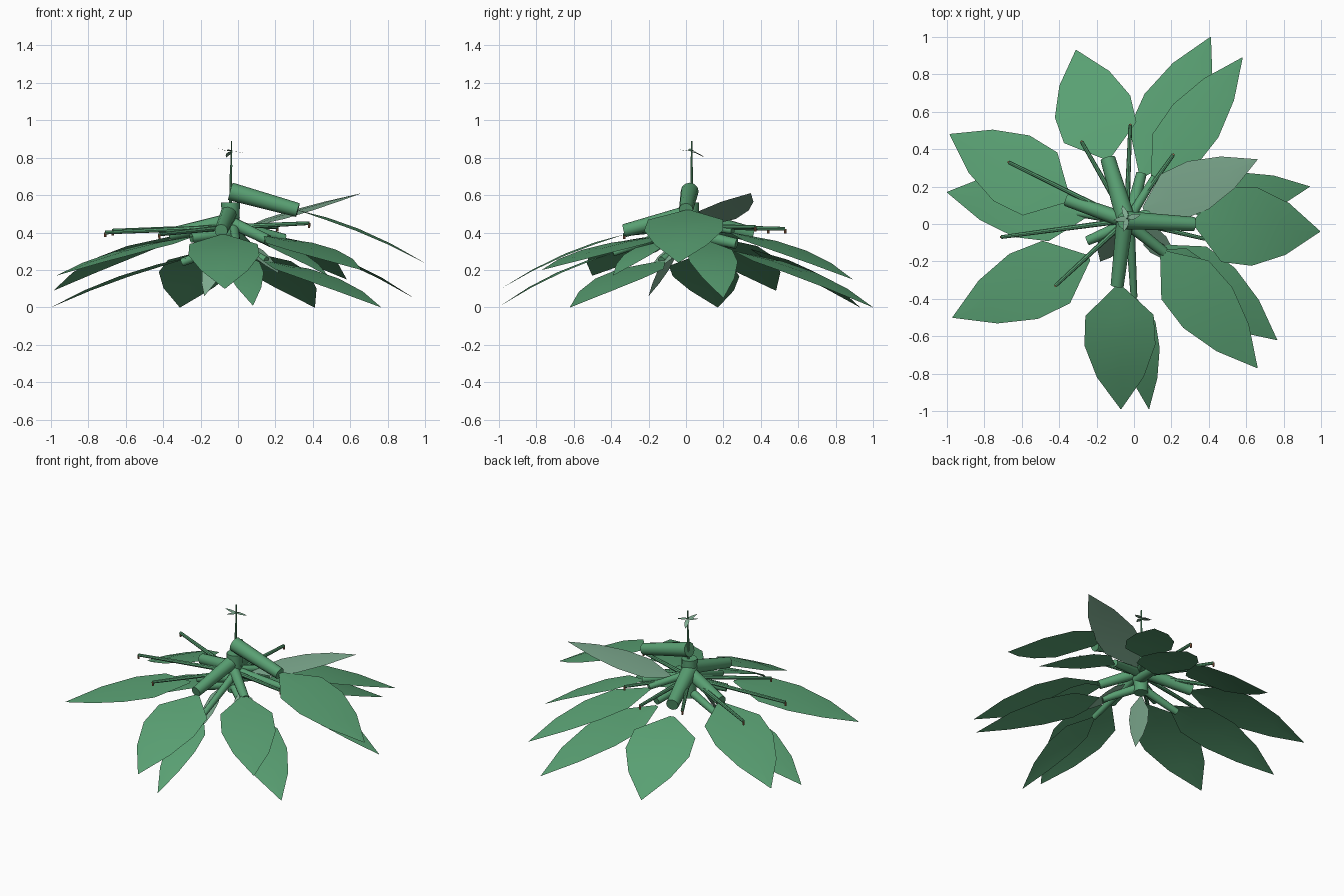
import bpy, bmesh, math
from mathutils import Vector


def material(name, rgb):
    m = bpy.data.materials.new(name)
    m.diffuse_color = (*rgb, 1)
    return m


GREEN = material("leaf green", (0.10, 0.35, 0.17))
PALE = material("pale green", (0.21, 0.41, 0.28))
BROWN = material("tip brown", (0.35, 0.14, 0.07))


def finish(name, bm, mat, smooth=True):
    me = bpy.data.meshes.new(name)
    bm.to_mesh(me)
    bm.free()
    ob = bpy.data.objects.new(name, me)
    bpy.context.collection.objects.link(ob)
    me.materials.append(mat)
    if smooth:
        bpy.context.view_layer.objects.active = ob
        ob.select_set(True)
        bpy.ops.object.shade_smooth_by_angle(angle=math.radians(40))
        ob.select_set(False)
    return ob


def leaf(name, base, tip, half_width, mat=GREEN, straight=0.5):
    """Drooping pointed blade, four segments long, folded on its midrib."""
    base, tip = Vector(base), Vector(tip)
    d = tip - base
    side = Vector((-d.y, d.x, 0)).normalized()
    bm = bmesh.new()
    rows = []
    for t, w in ((0, 0.08), (0.24, 0.96), (0.48, 1), (0.74, 0.66), (1, 0.01)):
        c = base + d * t
        c.z = base.z + d.z * (straight * t + (1 - straight) * t * t)
        off = side * (w * half_width)
        low = Vector((0, 0, -0.05 * w * half_width))
        rows.append([bm.verts.new(p) for p in (c + off + low, c, c - off + low)])
    for a, b in zip(rows, rows[1:]):
        for i in (0, 1):
            bm.faces.new((a[i], b[i], b[i + 1], a[i + 1]))
    bmesh.ops.recalc_face_normals(bm, faces=bm.faces)
    if sum(f.normal.z for f in bm.faces) < 0:
        bmesh.ops.reverse_faces(bm, faces=bm.faces)
    return finish(name, bm, mat)


def tube(name, start, end, r1, r2, mat=GREEN, sides=12):
    """Tapered cylinder between two points."""
    start, end = Vector(start), Vector(end)
    d = end - start
    bm = bmesh.new()
    bmesh.ops.create_cone(bm, cap_ends=True, segments=sides,
                          radius1=r1, radius2=r2, depth=d.length)
    mat4 = d.to_track_quat('Z', 'Y').to_matrix().to_4x4()
    mat4.translation = (start + end) / 2
    bm.transform(mat4)
    return finish(name, bm, mat)


# Large drooping leaves
for i, (base, tip, w) in enumerate((
        ((-0.08, -0.33, 0.39), (-0.07, -0.99, 0.10), 0.19),
        ((0.00, -0.39, 0.29), (0.08, -0.99, 0.01), 0.10),
        ((-0.24, -0.18, 0.38), (-0.97, -0.50, 0.17), 0.19),
        ((-0.35, 0.13, 0.38), (-0.985, 0.48, 0.09), 0.20),
        ((-0.25, 0.05, 0.27), (-1.00, 0.17, 0.00), 0.18),
        ((-0.14, 0.35, 0.31), (-0.31, 0.93, 0.00), 0.21),
        ((0.04, 0.26, 0.30), (0.41, 1.00, 0.00), 0.18),
        ((0.10, 0.24, 0.40), (0.58, 0.89, 0.15), 0.15),
        ((0.25, 0.10, 0.36), (0.94, 0.20, 0.05), 0.13),
        ((0.32, 0.01, 0.52), (0.995, -0.04, 0.24), 0.21),
        ((0.14, -0.12, 0.25), (0.765, -0.62, 0.00), 0.16),
        ((0.15, -0.15, 0.38), (0.66, -0.77, 0.20), 0.17),
        ((0.15, -0.14, 0.35), (0.48, -0.39, 0.17), 0.09))):
    leaf(f"large_leaf_{i + 1}", base, tip, w)

# Paler leaves: one raised, two hanging inside
leaf("raised_leaf", (0.05, 0.08, 0.43), (0.66, 0.345, 0.61), 0.14, PALE, 1.2)
leaf("hanging_leaf_left", (-0.10, -0.05, 0.33), (-0.18, -0.20, 0.06), 0.06, PALE, 1)
leaf("hanging_leaf_right", (0.05, -0.03, 0.35), (0.22, -0.20, 0.18), 0.06, PALE, 1)

# Thick leaf stalks
for i, (a, b, r1, r2) in enumerate((
        ((-0.04, 0.02, 0.62), (0.32, 0.00, 0.52), 0.048, 0.038),
        ((-0.05, 0.01, 0.50), (-0.09, -0.33, 0.41), 0.045, 0.035),
        ((-0.04, 0.01, 0.48), (-0.14, 0.35, 0.39), 0.052, 0.040),
        ((-0.05, 0.02, 0.46), (-0.36, 0.13, 0.39), 0.042, 0.035),
        ((-0.02, -0.03, 0.42), (0.00, -0.39, 0.29), 0.025, 0.018),
        ((-0.03, 0.00, 0.45), (0.16, -0.15, 0.36), 0.034, 0.028),
        ((-0.03, 0.00, 0.40), (0.04, 0.27, 0.34), 0.036, 0.028),
        ((-0.04, 0.00, 0.40), (-0.25, -0.09, 0.37), 0.034, 0.025),
        ((-0.04, 0.02, 0.34), (-0.30, 0.06, 0.24), 0.028, 0.022),
        ((-0.03, 0.02, 0.44), (0.25, 0.11, 0.37), 0.030, 0.022),
        ((-0.03, 0.00, 0.34), (0.15, -0.13, 0.25), 0.028, 0.022),
        ((-0.03, 0.02, 0.45), (0.11, 0.25, 0.41), 0.026, 0.020))):
    tube(f"leaf_stalk_{i + 1}", a, b, r1, r2)

# Thin bare stems with a small brown tip hanging from each end
for i, (x, y, z) in enumerate(((-0.67, 0.33, 0.41), (-0.71, -0.07, 0.40),
                               (-0.42, -0.33, 0.39), (-0.28, 0.44, 0.42),
                               (-0.02, 0.53, 0.42), (0.21, 0.37, 0.43),
                               (0.38, -0.08, 0.45))):
    tube(f"thin_stem_{i + 1}", (-0.04, 0.02, 0.43), (x, y, z), 0.015, 0.010, sides=8)
    tube(f"stem_tip_{i + 1}", (x, y, z), (x, y, z - 0.025), 0.007, 0.006, BROWN, 8)

# Central trunk and shoot
tube("trunk", (-0.04, 0.02, 0.30), (-0.04, 0.02, 0.56), 0.045, 0.05)
tube("shoot", (-0.04, 0.03, 0.55), (-0.037, 0.03, 0.76), 0.008, 0.006, sides=8)
tube("shoot_top", (-0.035, 0.03, 0.75), (-0.035, 0.03, 0.89), 0.005, 0.004, sides=6)

# Tiny leaves around the shoot
for i, (dx, dy, dz) in enumerate(((-0.075, -0.01, 0.015), (0.07, 0.02, -0.01),
                                  (-0.02, -0.07, 0.01), (-0.03, 0.07, -0.035))):
    leaf(f"tiny_leaf_{i + 1}", (-0.035, 0.03, 0.835),
         (-0.035 + dx, 0.03 + dy, 0.835 + dz), 0.014, PALE)
